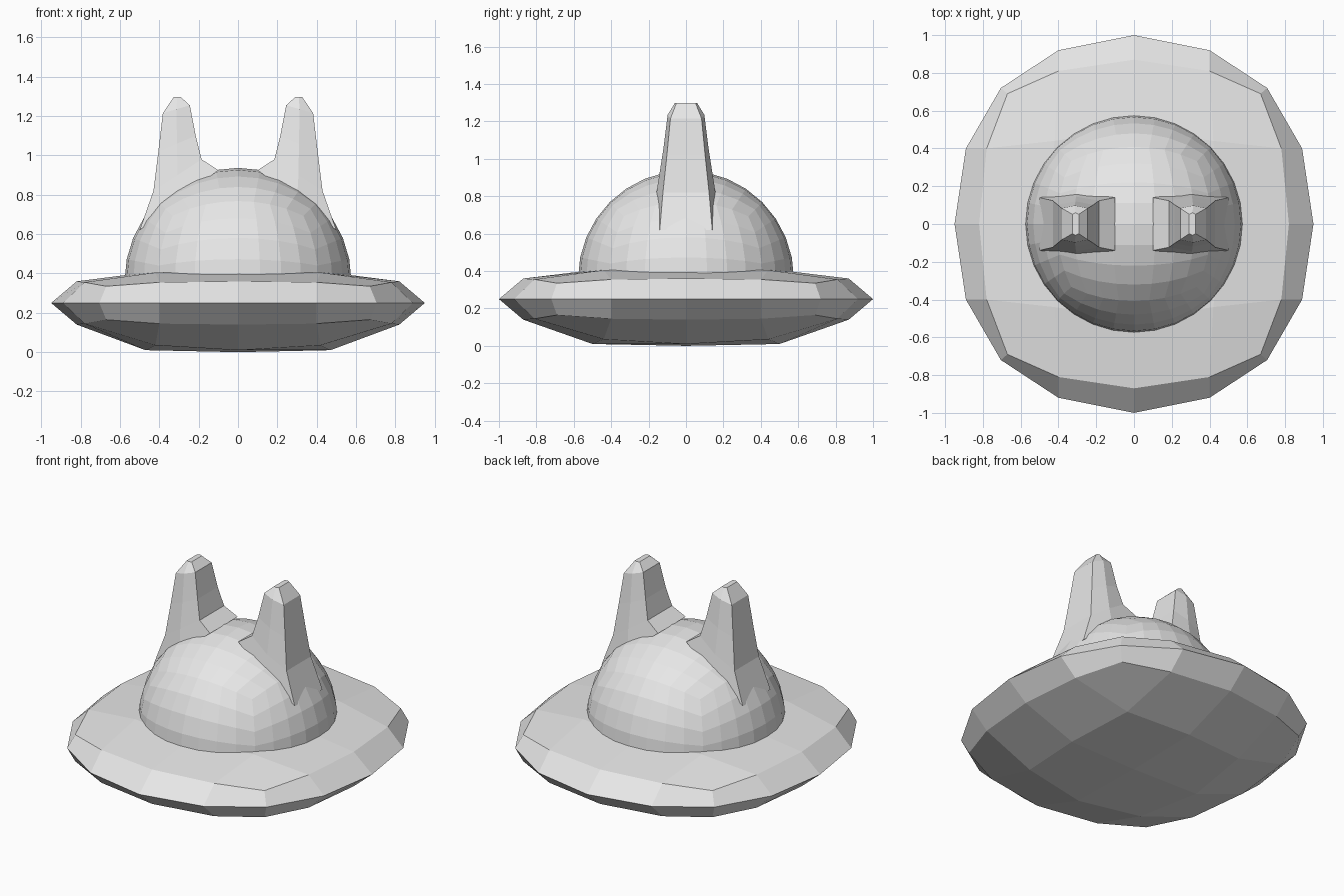
import bpy, bmesh, math
from mathutils import Vector

if "Cube" in bpy.data.objects:
    bpy.data.objects.remove(bpy.data.objects["Cube"])

grey = bpy.data.materials.new("light grey")
grey.diffuse_color = (0.8, 0.8, 0.8, 1)
grey.use_nodes = True
grey.node_tree.nodes["Principled BSDF"].inputs["Base Color"].default_value = grey.diffuse_color


def finish(name, bm):
    bmesh.ops.recalc_face_normals(bm, faces=bm.faces)
    me = bpy.data.meshes.new(name)
    bm.to_mesh(me)
    bm.free()
    me.materials.append(grey)
    ob = bpy.data.objects.new(name, me)
    bpy.context.collection.objects.link(ob)
    return ob


# Brim: a 4 x 4 x 2 block rounded into a flat disc (one quarter, then mirrored)
MID = 0.25
skin = {(0, 0): (0, 0, .25), (1, 0): (.47, 0, .24), (0, 1): (0, .5, .24),
        (1, 1): (.42, .44, .215), (2, 0): (.82, 0, .11), (2, 1): (.78, .4, .105),
        (2, 2): (.67, .69, .085), (1, 2): (.4, .81, .105), (0, 2): (0, .87, .11)}
rim = {(2, 0): (.95, 0), (2, 1): (.89, .4), (2, 2): (.705, .72),
       (1, 2): (.4, .92), (0, 2): (0, 1)}


def sign(v):
    return -1 if v < 0 else 1


bm = bmesh.new()
grid = {}
for i in range(-2, 3):
    for j in range(-2, 3):
        key = (abs(i), abs(j))
        x, y, h = skin[key]
        x, y = x * sign(i), y * sign(j)
        grid[i, j, -1] = bm.verts.new((x, y, MID - h))
        grid[i, j, 1] = bm.verts.new((x, y, MID + min(h, 0.155)))
        if key in rim:
            x, y = rim[key]
            grid[i, j, 0] = bm.verts.new((x * sign(i), y * sign(j), MID))
for k in (-1, 1):
    for i in range(-2, 2):
        for j in range(-2, 2):
            bm.faces.new([grid[i, j, k], grid[i + 1, j, k],
                          grid[i + 1, j + 1, k], grid[i, j + 1, k]])
loop = ([(i, -2) for i in range(-2, 2)] + [(2, j) for j in range(-2, 2)]
        + [(i, 2) for i in range(2, -2, -1)] + [(-2, j) for j in range(2, -2, -1)])
for n, a in enumerate(loop):
    b = loop[(n + 1) % len(loop)]
    for k in (-1, 0):
        bm.faces.new([grid[(*a, k)], grid[(*b, k)],
                      grid[(*b, k + 1)], grid[(*a, k + 1)]])
finish("brim", bm)

# Crown: upper half of a cube sphere
bm = bmesh.new()
bmesh.ops.create_cube(bm, size=2)
bmesh.ops.subdivide_edges(bm, edges=bm.edges[:], cuts=7, use_grid_fill=True)
for v in bm.verts:
    v.co = Vector([math.tan(c * math.pi / 4) for c in v.co]).normalized() * 0.577
low = [v for v in bm.verts if v.co.z < -0.01]
bmesh.ops.delete(bm, geom=low, context='VERTS')
bmesh.ops.translate(bm, verts=bm.verts[:], vec=(0, 0, 0.36))
finish("crown", bm)

# Ears: tapering lofts; each ring is inner x, inner z, outer x, outer z, half depth
rings = [(.10, .925, .50, .62, .165), (.185, .98, .43, .82, .145),
         (.215, 1.10, .405, 1.02, .12), (.245, 1.255, .382, 1.215, .098),
         (.292, 1.298, .326, 1.298, .06)]
section = [(0, -.85), (.5, -1), (1, -.85), (1, 0), (1, .85), (.5, 1), (0, .85), (0, 0)]


def ear(name, side):
    bm = bmesh.new()
    loops = []
    for xi, zi, xo, zo, d in rings:
        loops.append([bm.verts.new((side * (xi + (xo - xi) * t), d * u, zi + (zo - zi) * t))
                      for t, u in section])
    for a, b in zip(loops, loops[1:]):
        for n in range(8):
            m = (n + 1) % 8
            bm.faces.new([a[n], a[m], b[m], b[n]])
    bm.faces.new(loops[-1])
    bm.faces.new(loops[0])
    finish(name, bm)


ear("left_ear", -1)
ear("right_ear", 1)
